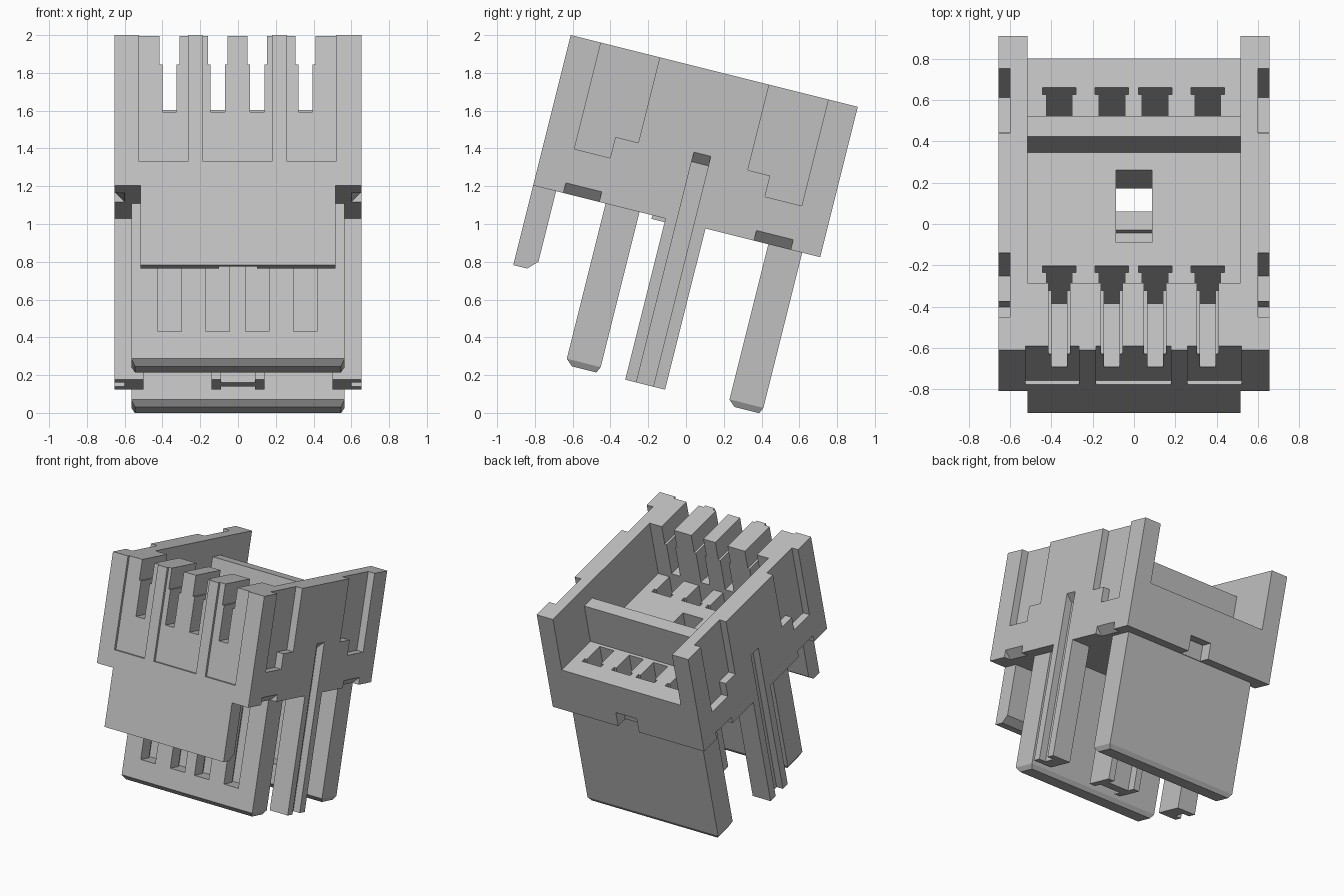
import bpy, bmesh, math
from mathutils import Matrix

if "Cube" in bpy.data.objects:
    bpy.data.objects.remove(bpy.data.objects["Cube"], do_unlink=True)

plastic = bpy.data.materials.new("grey plastic")
plastic.use_nodes = True
GREY = (0.53, 0.53, 0.53, 1)
plastic.diffuse_color = GREY
plastic.node_tree.nodes["Principled BSDF"].inputs["Base Color"].default_value = GREY

# Parts are laid out as x, depth u (front to back), height w, then tilted forward
TILT = Matrix.Translation((0, -0.61, 2)) @ Matrix.Rotation(math.radians(-14.04), 4, 'X')
PINS = (-0.362, -0.107, 0.102, 0.357)
ROW_STEP = 0.888
HALF, INNER, BOTTOM, FLOOR = 0.655, 0.515, -0.82, -0.45


def loft(bm, rings):
    """Closed solid through rings of points."""
    loops = [[bm.verts.new(p) for p in ring] for ring in rings]
    n = len(loops[0])
    bm.faces.new(loops[0])
    bm.faces.new(loops[-1][::-1])
    for a, b in zip(loops, loops[1:]):
        for i in range(n):
            bm.faces.new((a[i], b[i], b[(i + 1) % n], a[(i + 1) % n]))


def rect(x0, x1, u0, u1, w):
    return [(x0, u0, w), (x1, u0, w), (x1, u1, w), (x0, u1, w)]


def block(x0, x1, u0, u1, w0, w1):
    return [rect(x0, x1, u0, u1, w0), rect(x0, x1, u0, u1, w1)]


def along_u(profile, u0, u1):
    """Extrude an x-w profile along the depth."""
    return [[(x, u, w) for x, w in profile] for u in (u0, u1)]


def mirrored(solids):
    return solids + [[[(-x, u, w) for x, u, w in ring] for ring in s] for s in solids]


def make(name, solids):
    bm = bmesh.new()
    for s in solids:
        loft(bm, s)
    bmesh.ops.recalc_face_normals(bm, faces=bm.faces)
    mesh = bpy.data.meshes.new(name)
    bm.to_mesh(mesh)
    bm.free()
    mesh.materials.append(plastic)
    ob = bpy.data.objects.new(name, mesh)
    ob.matrix_world = TILT
    bpy.context.collection.objects.link(ob)
    return ob


def cut(ob, *groups):
    """Subtract groups of separate solids one after another."""
    helpers = []
    for solids in groups:
        tool = make("cutter", solids)
        tool.hide_render = True
        helpers.append(tool)
        mod = ob.modifiers.new("cut", 'BOOLEAN')
        mod.operation, mod.solver, mod.object = 'DIFFERENCE', 'EXACT', tool
    bpy.context.view_layer.update()
    graph = bpy.context.evaluated_depsgraph_get()
    result = bpy.data.meshes.new_from_object(ob.evaluated_get(graph))
    ob.modifiers.clear()
    ob.data = result
    for tool in helpers:
        bpy.data.objects.remove(tool, do_unlink=True)


def pin_slots(half, u0, u1, w0, w1, shift=0):
    return [block(c - half, c + half, u0 + shift, u1 + shift, w0, w1) for c in PINS]


# Housing: open tray with a thick slotted front wall and a low back wall
housing = make("housing", [block(-HALF, HALF, 0, 1.566, BOTTOM, 0)])
tray = [block(-INNER, INNER, 0.335, 1.7, FLOOR, 0.1)]
front_panels = [block(a, b, -0.1, 0.02, -0.69, 0.1)
                for a, b in ((-0.525, -0.265), (-0.185, 0.18), (0.26, 0.52))]
wall_slots = pin_slots(0.0375, -0.2, 0.4, -0.415, 0.1)
wall_slot_mouths = pin_slots(0.0525, -0.2, 0.4, -0.155, 0.1)
stems = [s for r in (0, ROW_STEP) for s in pin_slots(0.0625, 0.335, 0.505, -0.9, FLOOR + 0.01, r)]
heads = [s for r in (0, ROW_STEP) for s in pin_slots(0.081, 0.5, 0.533, -0.9, FLOOR + 0.02, r)]
centre_openings = [block(-0.088, 0.088, 0.65, 1.01, -0.9, FLOOR + 0.03),
                   block(-0.09, 0.09, 1.475, 1.7, -0.95, -0.7)]

# Stepped pockets, bottom chamfers and guide grooves on both sides
pockets, pocket_feet, chamfers = [], [], []
for u0, u1, f0, f1 in ((0.165, 0.485, 0.165, 0.36), (1.083, 1.405, 1.205, 1.405)):
    pockets.append(block(0.6, 0.8, u0, u1, -0.466, 0.1))
    pocket_feet.append(block(0.6, 0.8, f0, f1, -0.58, -0.4))
    chamfers.append(along_u([(0.6, BOTTOM), (0.6, -0.9), (0.7, -0.9), (0.7, -0.72)], f0, f1))
groove = along_u([(0.6, -1.9), (0.7, -1.9), (0.7, -0.4), (0.6, -0.495)], 0.783, 0.875)
cut(housing, tray, front_panels, wall_slots, wall_slot_mouths, stems, heads, centre_openings,
    mirrored(pockets), mirrored(pocket_feet), mirrored(chamfers), mirrored([groove]))

# Cross rib standing in the tray
make("cross_rib", [block(-INNER, INNER, 1.098, 1.2, FLOOR, -0.135)])

# Front flap with a chamfered back edge and a shallow centre relief
flap_profile = [(0, BOTTOM), (0, -1.255), (0.076, -1.255), (0.125, -1.205), (0.125, BOTTOM)]
flap = make("front_flap", [[[(x, u, w) for u, w in flap_profile] for x in (-INNER, INNER)]])
cut(flap, [block(-0.1, 0.1, 0.035, 0.3, -1.4, -0.7)])

# Two wide plug blades with keyed pin grooves
for name, r in (("front_blade", 0), ("back_blade", ROW_STEP)):
    a, b = 0.395 + r, 0.58 + r
    blade = make(name, [[rect(-0.565, 0.565, a, b, BOTTOM),
                         rect(-0.565, 0.565, a, b, -1.667),
                         rect(-0.545, 0.545, a + 0.036, b - 0.015, -1.7)]])
    cut(blade, pin_slots(0.0625, 0.3, 0.505, -1.52, -0.7, r),
        pin_slots(0.081, 0.5, 0.533, -1.52, -0.6, r))

# Grooved guide legs at the sides
for name, s in (("left_guide_leg", 1), ("right_guide_leg", -1)):
    leg = make(name, [block(*sorted((s * 0.5, s * HALF)), 0.722, 0.94, -1.7, BOTTOM)])
    cut(leg, mirrored([groove]))

# Centre leg with an H-shaped section
make("centre_leg_flanges", mirrored([block(0.09, 0.14, 0.722, 0.94, -1.7, BOTTOM)]))
make("centre_leg_web", [block(-0.09, 0.09, 0.783, 0.875, -1.7, -0.74)])
make("centre_leg_step", [block(-0.09, 0.09, 0.65, 0.783, -0.84, -0.8)])
